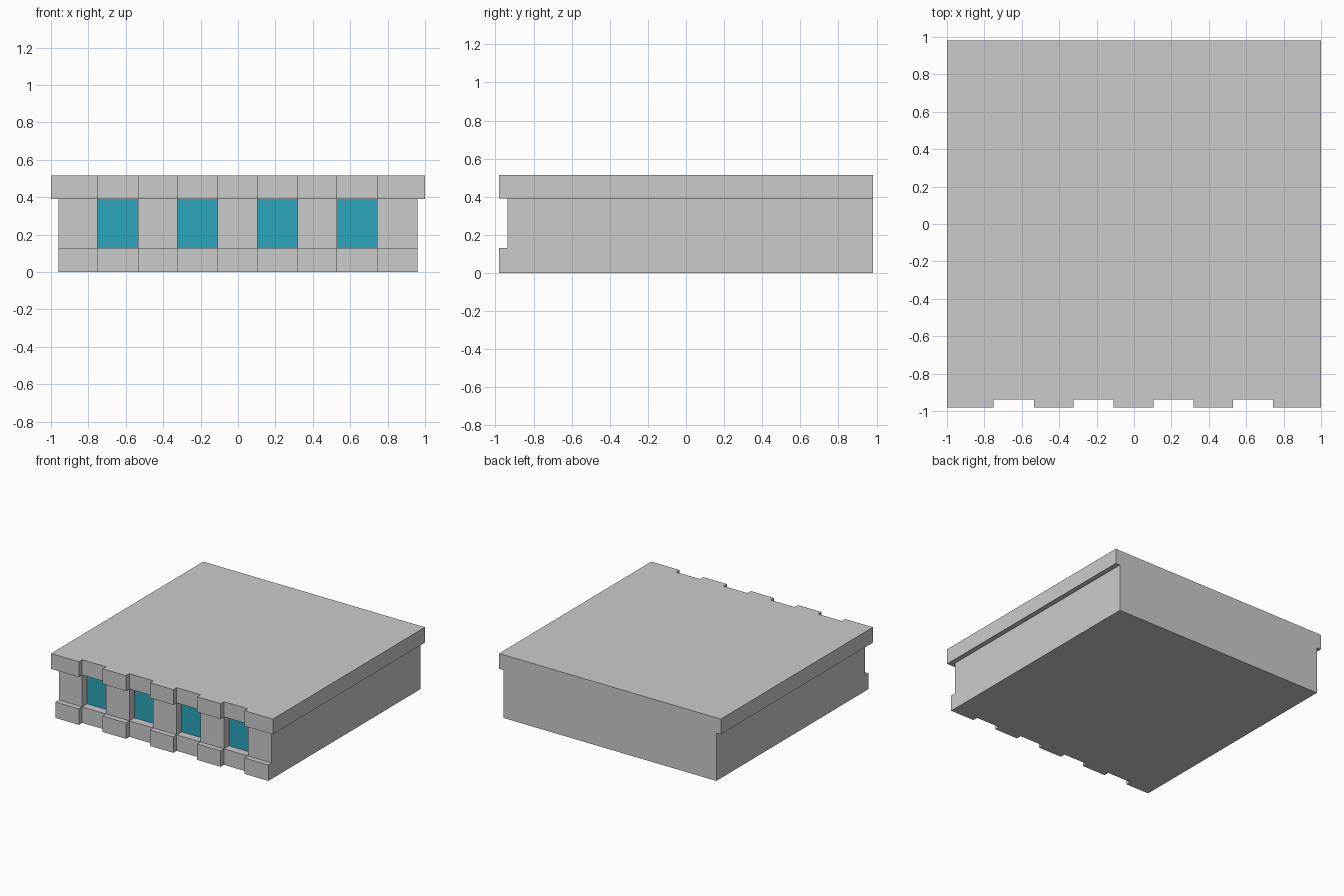
import bpy, bmesh

if "Cube" in bpy.data.objects:
    bpy.data.objects.remove(bpy.data.objects["Cube"])

BAYS = [(-0.75 + i * 0.4265, -0.535 + i * 0.4265) for i in range(4)]
FRONT, STEP, GLASS, BACK = -0.98, -0.937, -0.87, 0.98
BASE_TOP, WALL_TOP, TOP = 0.13, 0.39, 0.515


def make_object(name, bm):
    mesh = bpy.data.meshes.new(name)
    bmesh.ops.recalc_face_normals(bm, faces=bm.faces)
    bm.to_mesh(mesh)
    bm.free()
    obj = bpy.data.objects.new(name, mesh)
    bpy.context.collection.objects.link(obj)
    return obj


def notched_slab(name, left, right, front, recess, z0, z1):
    """Extrude a plan outline whose front edge steps back at every bay."""
    outline = [(left, front)]
    for a, b in BAYS:
        outline += [(a, front), (a, recess), (b, recess), (b, front)]
    outline += [(right, front), (right, BACK), (left, BACK)]
    bm = bmesh.new()
    face = bm.faces.new([bm.verts.new((x, y, z0)) for x, y in outline])
    top = bmesh.ops.extrude_face_region(bm, geom=[face], use_keep_orig=True)
    verts = [v for v in top["geom"] if isinstance(v, bmesh.types.BMVert)]
    bmesh.ops.translate(bm, verts=verts, vec=(0, 0, z1 - z0))
    return make_object(name, bm)


# Stacked storey: plinth, piers with window recesses, overhanging cornice
notched_slab("plinth", -0.96, 0.96, FRONT, STEP, 0, BASE_TOP)
notched_slab("wall_with_piers", -0.96, 0.96, STEP, GLASS, BASE_TOP, WALL_TOP)
notched_slab("cornice", -1, 1, FRONT, STEP, WALL_TOP, TOP)

# Teal glass just in front of each recess
teal = bpy.data.materials.new("teal_glass")
teal.diffuse_color = (0.025, 0.39, 0.51, 1)
teal.use_nodes = True
teal.node_tree.nodes["Principled BSDF"].inputs["Base Color"].default_value = teal.diffuse_color
for i, (a, b) in enumerate(BAYS):
    bm = bmesh.new()
    y = GLASS - 0.003
    corners = [(a, BASE_TOP), (b, BASE_TOP), (b, WALL_TOP), (a, WALL_TOP)]
    bm.faces.new([bm.verts.new((x, y, z)) for x, z in corners])
    bm.normal_update()
    mesh = bpy.data.meshes.new("window_%d" % (i + 1))
    bm.to_mesh(mesh)
    bm.free()
    mesh.materials.append(teal)
    bpy.context.collection.objects.link(bpy.data.objects.new(mesh.name, mesh))
